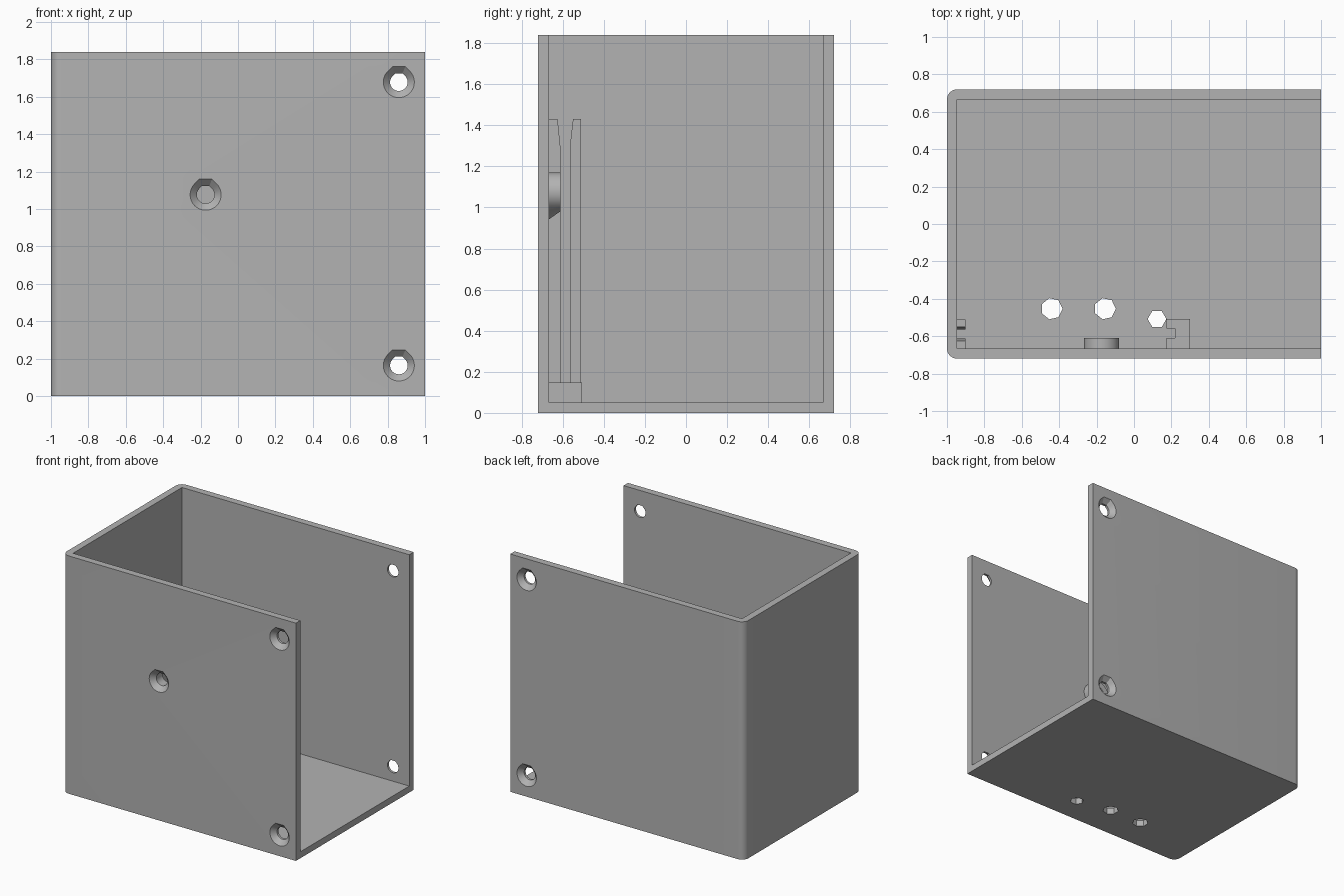
import bpy, bmesh, math

if "Cube" in bpy.data.objects:
    bpy.data.objects.remove(bpy.data.objects["Cube"])

grey = bpy.data.materials.new("plain_grey")
grey.diffuse_color = (0.45, 0.45, 0.45, 1)
grey.use_nodes = True
grey.node_tree.nodes["Principled BSDF"].inputs["Base Color"].default_value = grey.diffuse_color

HX, HY, H = 1.0, 0.72, 1.84        # outer half sizes and height
WALL, FLOOR = 0.054, 0.05
IY = HY - WALL                     # inner wall plane


def loft(name, rings):
    """Closed solid through rings that all have the same point count."""
    bm = bmesh.new()
    vs = [[bm.verts.new(p) for p in ring] for ring in rings]
    n = len(vs[0])
    for a, b in zip(vs, vs[1:]):
        for i in range(n):
            j = (i + 1) % n
            bm.faces.new((a[i], a[j], b[j], b[i]))
    bm.faces.new(vs[0])
    bm.faces.new(vs[-1])
    bmesh.ops.recalc_face_normals(bm, faces=bm.faces)
    me = bpy.data.meshes.new(name)
    bm.to_mesh(me)
    bm.free()
    me.materials.append(grey)
    ob = bpy.data.objects.new(name, me)
    bpy.context.collection.objects.link(ob)
    return ob


def prism_z(name, pts, z0, z1):
    return loft(name, [[(x, y, z) for x, y in pts] for z in (z0, z1)])


def prism_x(name, pts, x0, x1):
    return loft(name, [[(x, y, z) for y, z in pts] for x in (x0, x1)])


def cut(ob, cutters):
    bpy.context.view_layer.objects.active = ob
    for c in cutters:
        m = ob.modifiers.new("cut", 'BOOLEAN')
        m.operation, m.solver, m.object = 'DIFFERENCE', 'EXACT', c
        bpy.ops.object.modifier_apply(modifier=m.name)


def smooth(ob):
    bpy.ops.object.select_all(action='DESELECT')
    ob.select_set(True)
    bpy.context.view_layer.objects.active = ob
    bpy.ops.object.shade_smooth_by_angle(angle=math.radians(30))


def arc(cx, cy, r, a0, a1, n):
    return [(cx + r * math.cos(math.radians(a0 + (a1 - a0) * i / n)),
             cy + r * math.sin(math.radians(a0 + (a1 - a0) * i / n))) for i in range(n + 1)]


def flat_drop(r):
    """Circle with 45 degree shoulders up to a flat top (printable hole)."""
    t = r * (math.sqrt(2) - 1)
    return arc(0, 0, r, 135, 405, 30) + [(t, r), (-t, r)]


def screw_hole(x, z, side):
    """Countersunk hole cutter through the wall at y = side * HY."""
    steps = [(-0.02, 0.083), (0, 0.083), (0.036, 0.047), (0.2, 0.047)]
    return loft("hole_cutter", [[(x + px, side * (HY - d), z + pz) for px, pz in flat_drop(r)]
                                for d, r in steps])


# Case: rounded left corners, open top and right side
R = 0.055
outline = [(HX, -HY), (HX, HY)] + arc(-HX + R, HY - R, R, 90, 180, 8) \
    + arc(-HX + R, -HY + R, R, 180, 270, 8)
case = prism_z("open_case", outline, 0, H)
cavity = prism_z("cavity_cutter", [(-HX + WALL, -IY), (1.2, -IY), (1.2, IY), (-HX + WALL, IY)],
                 FLOOR, H + 0.2)

# Screw holes in both walls and the middle of the front
corner_holes = [screw_hole(0.86, z, s) for z in (0.163, 1.678) for s in (-1, 1)]
BX, BZ = -0.173, 1.076
mid_hole = screw_hole(BX, BZ, -1)

# Low-sided holes in the floor
floor_holes = [prism_z("floor_hole_cutter", arc(x, y, r, 0, 360, n)[:-1], -0.1, 0.12)
               for x, y, r, n in ((-0.44, -0.453, 0.058, 7), (-0.155, -0.453, 0.058, 7),
                                  (0.123, -0.508, 0.05, 6))]
cut(case, [cavity] + corner_holes + [mid_hole] + floor_holes)
smooth(case)

# Boss behind the middle hole, with a pointed sloping underside at the wall
BR = 0.094
tip, face = [], []
for i in range(48):
    a = 2 * math.pi * i / 48
    c, s = math.cos(a), math.sin(a)
    k = 1 / math.cos(a - math.radians(225 if a < 1.5 * math.pi else 315)) \
        if math.radians(225) < a < math.radians(315) else 1
    tip.append((BX + BR * k * c, BZ + BR * k * s))
    face.append((BX + BR * c, BZ + BR * s))
boss = loft("screw_boss", [[(x, y, z) for x, z in ring] for y, ring in
                           ((-IY - 0.01, tip), (-IY, tip), (-0.61, face))])
cut(boss, [mid_hole])
smooth(boss)

# Board guide rails on the left wall, flared at the top
for name, pts in (("outer_guide_rail", [(-IY - 0.01, 0.04), (-0.612, 0.04), (-0.612, 1.30),
                                        (-0.625, 1.43), (-IY - 0.01, 1.43)]),
                  ("inner_guide_rail", [(-0.565, 0.04), (-0.51, 0.04), (-0.51, 1.43),
                                        (-0.55, 1.43), (-0.565, 1.30)])):
    prism_x(name, pts, -HX + WALL - 0.01, -0.9)

# Short slotted board stop on the floor
prism_z("board_stop", [(0.173, -IY - 0.01), (0.3, -IY - 0.01), (0.3, -0.507), (0.173, -0.507),
                       (0.173, -0.56), (0.22, -0.56), (0.22, -0.61), (0.173, -0.61)], 0.04, 0.147)

# Remove cutters
for c in [cavity, mid_hole] + corner_holes + floor_holes:
    bpy.data.objects.remove(c)
